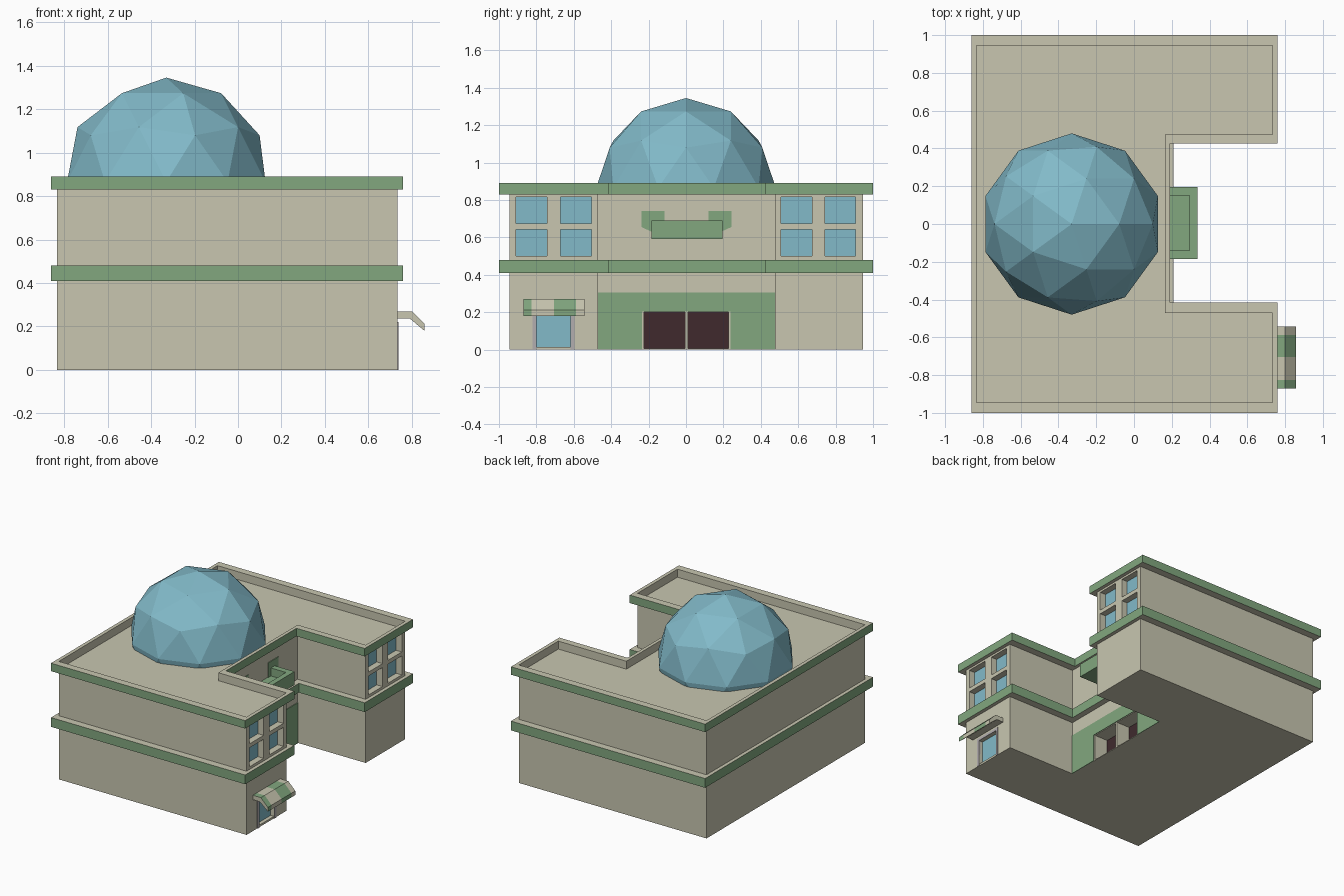
import bpy, bmesh
from mathutils import Vector

if "Cube" in bpy.data.objects:
    bpy.data.objects.remove(bpy.data.objects["Cube"])


def mat(name, col):
    m = bpy.data.materials.new(name)
    m.diffuse_color = (*col, 1)
    m.use_nodes = True
    m.node_tree.nodes["Principled BSDF"].inputs["Base Color"].default_value = m.diffuse_color
    return m


STONE = mat("stone", (0.58, 0.565, 0.434))
GREEN = mat("green", (0.223, 0.386, 0.212))
GLASS = mat("glass", (0.223, 0.491, 0.584))
DARK = mat("dark", (0.05, 0.023, 0.027))
FRAME = mat("frame", (0.45, 0.42, 0.43))


def finish(name, bm, *mats):
    bmesh.ops.recalc_face_normals(bm, faces=bm.faces)
    me = bpy.data.meshes.new(name)
    bm.to_mesh(me)
    bm.free()
    for m in mats:
        me.materials.append(m)
    ob = bpy.data.objects.new(name, me)
    bpy.context.collection.objects.link(ob)
    return ob


def boxes(name, material, specs):
    """One object out of boxes given as (x0, x1, y0, y1, z0, z1)."""
    bm = bmesh.new()
    for x0, x1, y0, y1, z0, z1 in specs:
        vs = bmesh.ops.create_cube(bm, size=1)["verts"]
        for v in vs:
            v.co = Vector((x0 if v.co.x < 0 else x1,
                           y0 if v.co.y < 0 else y1,
                           z0 if v.co.z < 0 else z1))
    return finish(name, bm, material)


def prism(name, material, points, offset):
    """Closed polygon extruded along a vector."""
    bm = bmesh.new()
    f = bm.faces.new([bm.verts.new(p) for p in points])
    ext = bmesh.ops.extrude_face_region(bm, geom=[f])["geom"]
    bmesh.ops.translate(bm, vec=offset, verts=[g for g in ext if isinstance(g, bmesh.types.BMVert)])
    return finish(name, bm, material)


def u_outline(xb, xf, y, xc, c0, c1):
    return [(xb, -y), (xf, -y), (xf, c0), (xc, c0), (xc, c1), (xf, c1), (xf, y), (xb, y)]


def trim(name, outer, inner, z0, z1):
    """U-shaped band: green outer faces, stone elsewhere."""
    bm = bmesh.new()
    loops = [[bm.verts.new((x, y, z)) for x, y in pts]
             for pts, z in ((outer, z0), (outer, z1), (inner, z1), (inner, z0))]
    n = len(outer)
    for k in range(4):
        a, b = loops[k], loops[(k + 1) % 4]
        for i in range(n):
            j = (i + 1) % n
            f = bm.faces.new((a[i], a[j], b[j], b[i]))
            f.material_index = 1 if k == 0 else 0
    return finish(name, bm, STONE, GREEN)


# main U-shaped block
WALL = u_outline(-0.833, 0.733, 0.945, 0.165, -0.47, 0.475)
walls = prism("walls", STONE, [(x, y, 0) for x, y in WALL], (0, 0, 0.83))

# green bands around each storey
trim("roof_parapet", u_outline(-0.86, 0.76, 1.0, 0.19, -0.415, 0.425), WALL, 0.83, 0.89)
trim("storey_band", u_outline(-0.86, 0.76, 1.0, 0.21, -0.415, 0.425),
     u_outline(-0.82, 0.72, 0.93, 0.15, -0.49, 0.495), 0.41, 0.48)

# openings cut into the walls
panes = [(y0, y1, z0, z1)
         for y0, y1 in ((-0.91, -0.742), (-0.672, -0.505), (0.508, 0.675), (0.743, 0.905))
         for z0, z1 in ((0.5, 0.643), (0.673, 0.815))]
shop = (-0.80, -0.617, 0.015, 0.2)
doors = [(-0.225, -0.005, 0.006, 0.2), (0.012, 0.227, 0.006, 0.2)]
cutter = boxes("opening_cutter", STONE,
               [(0.68, 0.8, *p) for p in panes]
               + [(0.70, 0.8, *shop)]
               + [(0.05, 0.3, *d) for d in doors])
cutter.hide_render = True
cutter.hide_viewport = True
mod = walls.modifiers.new("openings", "BOOLEAN")
mod.operation = "DIFFERENCE"
mod.solver = "EXACT"
mod.object = cutter

boxes("window_glass", GLASS, [(0.675, 0.685, *p) for p in panes] + [(0.695, 0.705, *shop)])
boxes("entrance_doors", DARK, [(0.045, 0.055, *d) for d in doors])

# shop window surround
boxes("shop_window_frame", FRAME, [
    (0.725, 0.738, -0.82, -0.80, 0, 0.22),
    (0.725, 0.738, -0.617, -0.597, 0, 0.22),
    (0.725, 0.738, -0.80, -0.617, 0.2, 0.22)])

# green facing around the entrance
boxes("entrance_facing", GREEN, [
    (0.16, 0.17, -0.47, -0.235, 0, 0.305),
    (0.16, 0.17, 0.237, 0.475, 0, 0.305),
    (0.16, 0.17, -0.235, 0.237, 0.205, 0.305)])

# striped awning
section = [(0.73, 0.27), (0.80, 0.27), (0.858, 0.212), (0.858, 0.18), (0.79, 0.237), (0.73, 0.237)]
stripes = [-0.87, -0.825, -0.705, -0.588, -0.543]
bm = bmesh.new()
rings = [[bm.verts.new((x, y, z)) for x, z in section] for y in stripes]
for s in range(len(stripes) - 1):
    for i in range(6):
        j = (i + 1) % 6
        f = bm.faces.new((rings[s][i], rings[s][j], rings[s + 1][j], rings[s + 1][i]))
        f.material_index = 1 if s % 2 == 0 and i < 3 else 0
bm.faces.new(rings[0])
bm.faces.new(rings[-1])
finish("awning", bm, STONE, GREEN)

# balcony tray over the entrance
boxes("balcony", GREEN, [
    (0.16, 0.335, -0.185, 0.195, 0.59, 0.63),
    (0.295, 0.335, -0.185, 0.195, 0.63, 0.69),
    (0.16, 0.295, -0.185, -0.14, 0.63, 0.69),
    (0.16, 0.295, 0.15, 0.195, 0.63, 0.69)])

# flat green brackets on the wall behind it
bracket = [(0.24, 0.74), (0.118, 0.74), (0.118, 0.6), (0.185, 0.6), (0.185, 0.63), (0.24, 0.655)]
for side, label in ((-1, "left"), (1, "right")):
    prism("balcony_bracket_" + label, GREEN,
          [(0.16, side * y + 0.002, z) for y, z in bracket], (0.01, 0, 0))

# faceted glass dome, cut off just under the roof
bm = bmesh.new()
bmesh.ops.create_icosphere(bm, subdivisions=2, radius=0.48)
bmesh.ops.translate(bm, vec=(-0.33, 0, 0.865), verts=bm.verts)
bmesh.ops.bisect_plane(bm, geom=bm.verts[:] + bm.edges[:] + bm.faces[:],
                       plane_co=(0, 0, 0.825), plane_no=(0, 0, 1), clear_inner=True)
finish("dome", bm, GLASS)
